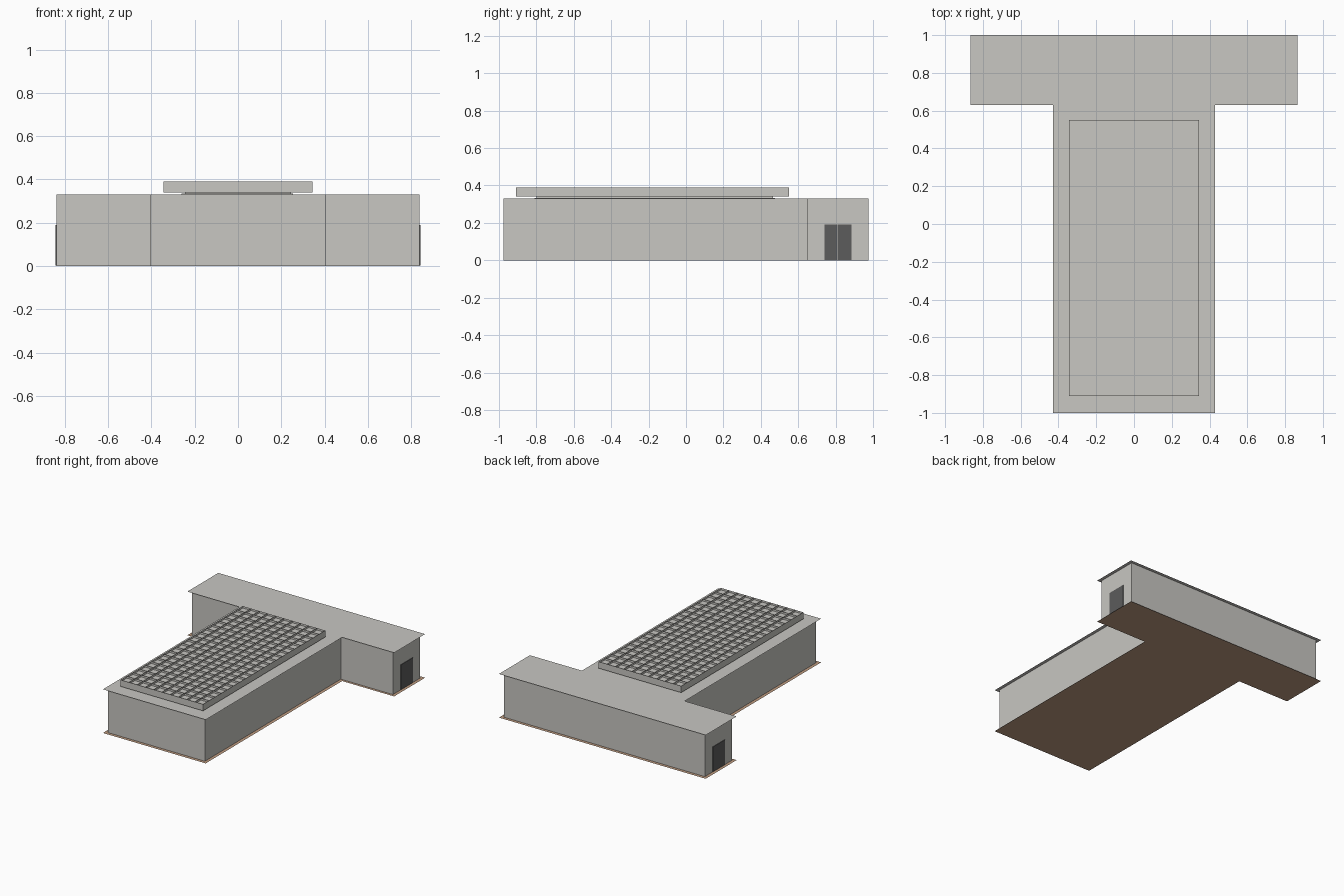
import bpy
import bmesh

if "Cube" in bpy.data.objects:
    bpy.data.objects.remove(bpy.data.objects["Cube"], do_unlink=True)


def make_material(name, rgb):
    mat = bpy.data.materials.new(name)
    mat.use_nodes = True
    mat.diffuse_color = (*rgb, 1)
    mat.node_tree.nodes["Principled BSDF"].inputs["Base Color"].default_value = (*rgb, 1)
    return mat


concrete = make_material("pale concrete grey", (0.58, 0.57, 0.54))
door_grey = make_material("dark door grey", (0.107, 0.107, 0.107))
tan = make_material("tan floor", (0.51, 0.33, 0.22))


def finish(name, bm, mat):
    mesh = bpy.data.meshes.new(name)
    bm.to_mesh(mesh)
    bm.free()
    mesh.materials.append(mat)
    obj = bpy.data.objects.new(name, mesh)
    bpy.context.collection.objects.link(obj)
    return obj


def box(name, low, high, mat):
    bm = bmesh.new()
    bmesh.ops.create_cube(bm, size=1)
    for v in bm.verts:
        v.co = [high[i] if v.co[i] > 0 else low[i] for i in range(3)]
    return finish(name, bm, mat)


def t_outline(stem, arm, front, joint, back):
    right = [(stem, front), (stem, joint), (arm, joint), (arm, back)]
    return right + [(-x, y) for x, y in reversed(right)]


def t_sheet(name, z, mat):
    bm = bmesh.new()
    outline = t_outline(0.43, 0.865, -1, 0.63, 1)
    bm.faces.new([bm.verts.new((x, y, z)) for x, y in outline])
    return finish(name, bm, mat)


# Floor and overhanging roof, both thin sheets
ROOF = 0.33
t_sheet("floor", 0, tan)
t_sheet("roof", ROOF, concrete)

# Walls follow a slightly smaller T-shaped plan
bm = bmesh.new()
plan = t_outline(0.405, 0.84, -0.975, 0.65, 0.975)
low = [bm.verts.new((x, y, 0)) for x, y in plan]
high = [bm.verts.new((x, y, ROOF)) for x, y in plan]
for i in range(len(plan)):
    j = (i + 1) % len(plan)
    bm.faces.new((low[i], low[j], high[j], high[i]))
finish("walls", bm, concrete)

# Double doors on both end walls
for side, sign in (("left", 1), ("right", -1)):
    xs = sorted((sign * 0.838, sign * 0.844))
    for leaf, y0, y1 in (("front", 0.74, 0.811), ("back", 0.813, 0.885)):
        box(f"{side}_door_{leaf}_leaf", (xs[0], y0, 0.002), (xs[1], y1, 0.19), door_grey)

# Raised rooftop unit on a low curb
box("unit_flange", (-0.26, -0.81, ROOF), (0.255, 0.475, 0.334), concrete)
box("unit_curb", (-0.245, -0.80, ROOF), (0.245, 0.465, 0.342), concrete)
X0, X1, Y0, Y1 = -0.345, 0.345, -0.91, 0.55
BED, TOP = 0.375, 0.39
box("unit_slab", (X0, Y0, 0.34), (X1, Y1, BED), concrete)

# Grid of paper-thin upright fins, including the outer rim
bm = bmesh.new()


def fin(a, b):
    corners = [(*a, BED), (*b, BED), (*b, TOP), (*a, TOP)]
    bm.faces.new([bm.verts.new(c) for c in corners])


COLS, ROWS = 10, 20
for i in range(COLS + 1):
    x = X0 + (X1 - X0) * i / COLS
    fin((x, Y0), (x, Y1))
for j in range(ROWS + 1):
    y = Y0 + (Y1 - Y0) * j / ROWS
    fin((X0, y), (X1, y))
finish("unit_grille", bm, concrete)
